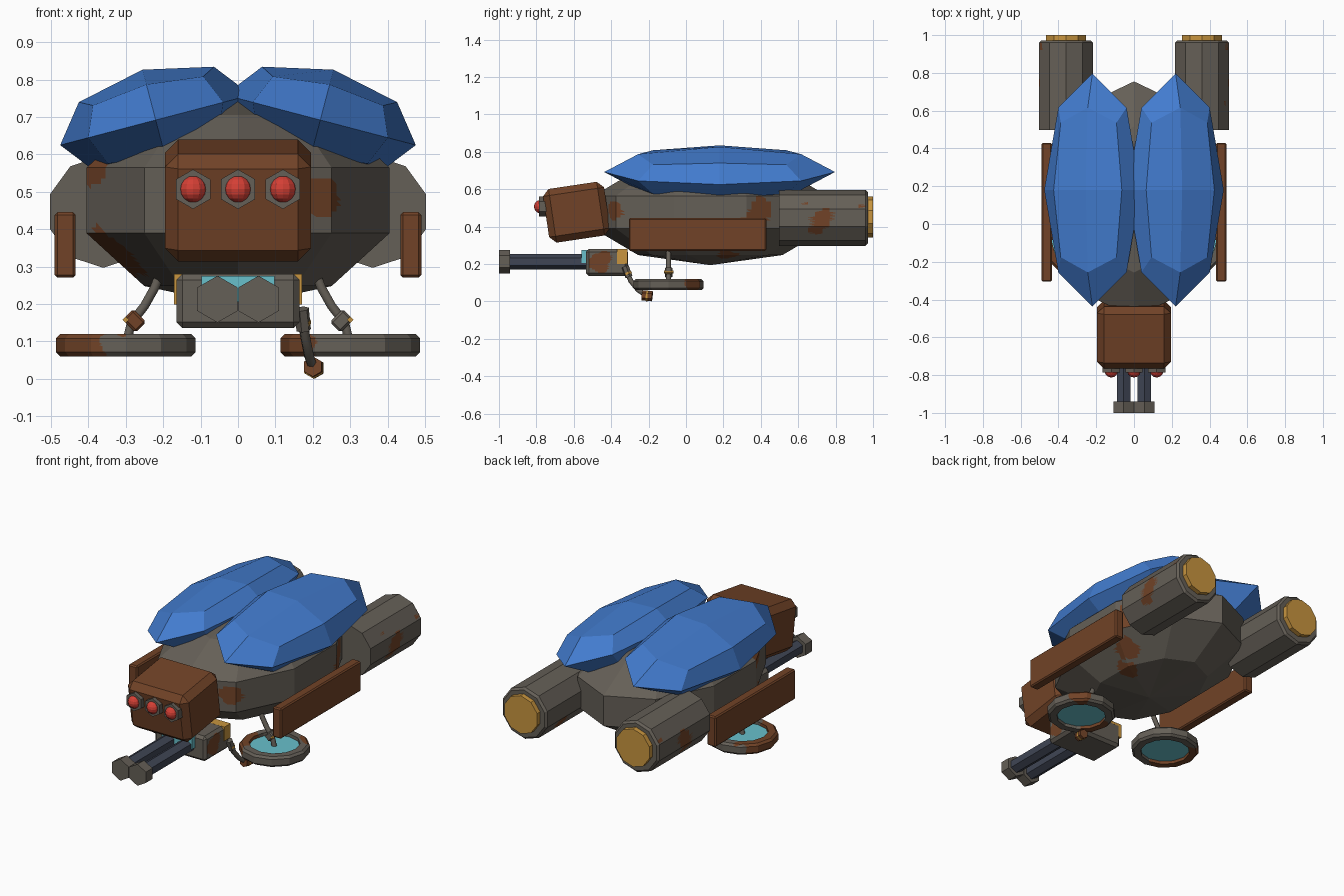
import bpy, bmesh, math
from mathutils import Matrix, Vector

if "Cube" in bpy.data.objects:
    bpy.data.objects.remove(bpy.data.objects["Cube"])


def material(name, rgb):
    m = bpy.data.materials.new(name)
    m.use_nodes = True
    m.diffuse_color = (*rgb, 1)
    m.node_tree.nodes["Principled BSDF"].inputs["Base Color"].default_value = (*rgb, 1)
    return m


STEEL = material("grey steel", (0.13, 0.115, 0.095))
RUST = material("brown rust", (0.165, 0.055, 0.02))
BLUE = material("shell blue", (0.055, 0.2, 0.62))
AMBER = material("amber", (0.58, 0.3, 0.05))
RED = material("eye red", (0.66, 0.05, 0.035))
CYAN = material("cyan glass", (0.14, 0.53, 0.6))
GUN = material("gunmetal", (0.05, 0.06, 0.09))


def finish(bm, name, mat, spots=(), cuts=11):
    """Make the object; spots (x, y, z, radius) turn nearby faces to rust."""
    bmesh.ops.recalc_face_normals(bm, faces=bm.faces)
    if spots:
        bmesh.ops.triangulate(bm, faces=bm.faces)
        bmesh.ops.subdivide_edges(bm, edges=bm.edges, cuts=cuts, use_grid_fill=True)
        for f in bm.faces:
            c = f.calc_center_median()
            wobble = 1 + 0.2 * math.sin(50 * c.x + 35 * c.z) * math.cos(45 * c.y)
            f.material_index = int(any((c - Vector(s[:3])).length < s[3] * wobble for s in spots))
    mesh = bpy.data.meshes.new(name)
    bm.to_mesh(mesh)
    bm.free()
    mesh.materials.append(mat)
    mesh.materials.append(RUST)
    obj = bpy.data.objects.new(name, mesh)
    bpy.context.collection.objects.link(obj)
    return obj


def place(loc, direction=(0, 0, 1)):
    """Matrix that puts local z along a direction."""
    q = Vector(direction).to_track_quat("Z", "Y")
    return Matrix.Translation(loc) @ q.to_matrix().to_4x4()


BACK = Matrix.Rotation(-math.pi / 2, 4, "X")


def lathe(name, profile, sides, matrix, mat, closed=False, spots=()):
    """Turn a (radius, height) profile with a corner on local y."""
    bm = bmesh.new()
    rings = []
    for r, h in profile:
        angles = [math.pi / 2 + math.tau * k / sides for k in range(sides)]
        rings.append([bm.verts.new(matrix @ Vector((r * math.cos(a), r * math.sin(a), h))) for a in angles])
    pairs = list(zip(rings, rings[1:])) + ([(rings[-1], rings[0])] if closed else [])
    for lo, hi in pairs:
        for k in range(sides):
            n = (k + 1) % sides
            bm.faces.new((lo[k], lo[n], hi[n], hi[k]))
    bmesh.ops.remove_doubles(bm, verts=bm.verts, dist=1e-5)
    return finish(bm, name, mat, spots)


def rod(name, r, length, sides, matrix, mat, chamfer=0.0, spots=()):
    profile = [(0, 0), (r, 0), (r, length - chamfer), (r - chamfer, length), (0, length)]
    return lathe(name, profile, sides, matrix, mat, spots=spots)


def box(name, loc, size, mat, bevel=0.0, rot=None, spots=()):
    bm = bmesh.new()
    m = Matrix.Translation(loc) @ (rot or Matrix()) @ Matrix.Diagonal((*size, 1))
    bmesh.ops.create_cube(bm, size=1, matrix=m)
    if bevel:
        bmesh.ops.bevel(bm, geom=bm.edges[:], offset=bevel, segments=1, affect="EDGES")
    return finish(bm, name, mat, spots)


def tube(name, points, radius, mat):
    curve = bpy.data.curves.new(name, "CURVE")
    curve.dimensions = "3D"
    curve.bevel_depth = radius
    curve.bevel_resolution = 1
    curve.use_fill_caps = True
    spline = curve.splines.new("POLY")
    spline.points.add(len(points) - 1)
    for p, co in zip(spline.points, points):
        p.co = (*co, 1)
    curve.materials.append(mat)
    bpy.context.collection.objects.link(bpy.data.objects.new(name, curve))


# Faceted body
rings = [math.radians(a) for a in (-90, -54, -18, 18, 54, 90)]
lathe("body", [(math.cos(a), math.sin(a)) for a in rings], 10,
      Matrix.Translation((0, 0.13, 0.477)) @ Matrix.Diagonal((0.448, 0.657, 0.283, 1)), STEEL,
      spots=[(0.22, -0.38, 0.485, 0.055), (0.4, 0.42, 0.5, 0.075), (0.38, 0.35, 0.43, 0.05),
             (0.3, 0.3, 0.32, 0.07), (0.22, 0.22, 0.27, 0.06), (-0.32, -0.08, 0.34, 0.09),
             (-0.36, -0.1, 0.57, 0.06)])

# Wing shells: spherified cubes, stretched and tilted outwards
for side, word in ((1, "left"), (-1, "right")):
    bm = bmesh.new()
    bmesh.ops.create_cube(bm, size=2)
    bmesh.ops.subdivide_edges(bm, edges=bm.edges, cuts=1, use_grid_fill=True)
    for v in bm.verts:
        v.co.normalize()
    bm.transform(Matrix.Translation((side * 0.22, 0.18, 0.692))
                 @ Matrix.Rotation(side * math.radians(14.7), 4, "Y")
                 @ Matrix.Diagonal((0.264, 0.617, 0.139, 1)))
    finish(bm, word + "_wing_shell", BLUE)

# Head and eyes
tilt = Matrix.Rotation(math.radians(8.5), 4, "X")
box("head", (0, -0.585, 0.477), (0.39, 0.33, 0.29), RUST, 0.035, tilt)
for i, word in ((-1, "right"), (0, "middle"), (1, "left")):
    x = i * 0.12
    rod(word + "_eye_socket", 0.053, 0.05, 6, Matrix.Translation((x, -0.785, 0.507)) @ BACK, STEEL)
    bm = bmesh.new()
    bmesh.ops.create_uvsphere(bm, u_segments=12, v_segments=8, radius=0.036,
                              matrix=Matrix.Translation((x, -0.777, 0.507)))
    finish(bm, word + "_eye", RED)

# Engines, side plates, scanner discs and their struts
for side, word in ((1, "left"), (-1, "right")):
    x = side * 0.36
    spots = [(side * 0.5, 0.73, 0.44, 0.055), (side * 0.48, 0.7, 0.39, 0.04),
             (side * 0.5, 0.65, 0.535, 0.022), (side * 0.48, 0.94, 0.5, 0.018),
             (-0.33, 0.5, 0.57, 0.05), (0.26, 0.8, 0.38, 0.05)]
    rod(word + "_engine", 0.15, 0.475, 10, Matrix.Translation((x, 0.497, 0.447)) @ BACK, STEEL, 0.012, spots)
    rod(word + "_engine_nozzle", 0.11, 0.06, 10, Matrix.Translation((x, 0.94, 0.452)) @ BACK, AMBER)
    box(word + "_side_plate", (side * 0.462, 0.062, 0.358), (0.056, 0.735, 0.175), RUST, 0.007)

    disc = Matrix.Translation((side * 0.3, -0.093, 0.09))
    ring = [(0.135, -0.03), (0.175, -0.03), (0.187, -0.018), (0.187, 0.018), (0.175, 0.03), (0.135, 0.03)]
    spots = [(-0.45, -0.12, 0.09, 0.18), (0.12, -0.16, 0.09, 0.12), (0.42, 0.05, 0.09, 0.06)]
    lathe(word + "_disc_rim", ring, 12, disc, STEEL, closed=True, spots=spots)
    rod(word + "_disc_glass", 0.138, 0.024, 12, disc @ Matrix.Translation((0, 0, -0.012)), CYAN)

    path = [(0.205, 0.29), (0.222, 0.245), (0.25, 0.195), (0.285, 0.15), (0.3, 0.09)]
    tube(word + "_disc_strut", [(side * a, -0.093, b) for a, b in path], 0.014, STEEL)
    turn = Matrix.Rotation(side * math.radians(45), 4, "Y")
    box(word + "_strut_clamp", (side * 0.277, -0.093, 0.155), (0.04, 0.04, 0.05),
        RUST if side < 0 else STEEL, 0.006, turn)
    box(word + "_clamp_pin", (side * 0.3, -0.093, 0.158), (0.012, 0.05, 0.012), AMBER, 0, turn)

# Gun mount with amber band and cyan cell
box("gun_mount", (0, -0.423, 0.208), (0.33, 0.225, 0.145), STEEL, 0.016,
    spots=[(0.165, -0.47, 0.2, 0.05), (0.165, -0.43, 0.24, 0.035)])
box("mount_band", (0, -0.34, 0.24), (0.342, 0.056, 0.082), AMBER)
box("energy_cell", (0, -0.51, 0.24), (0.195, 0.1, 0.07), CYAN)

# Twin barrels
for side, word in ((1, "left"), (-1, "right")):
    x = side * 0.055
    rod(word + "_barrel", 0.041, 0.5, 6, Matrix.Translation((x, -0.98, 0.213)) @ BACK, GUN)
    rod(word + "_muzzle", 0.0625, 0.06, 6, Matrix.Translation((x, -1, 0.213)) @ BACK, STEEL)

# Jointed feeler hanging from the mount
path = [(0.172, -0.32, 0.165), (0.18, -0.295, 0.11), (0.19, -0.255, 0.06), (0.2, -0.21, 0.032)]
tube("feeler_arm", path, 0.014, STEEL)
rod("feeler_socket", 0.02, 0.06, 6, place((0.17, -0.325, 0.187), (0.1, 0.35, -1)), STEEL)
rod("feeler_collar", 0.021, 0.012, 6, place((0.174, -0.312, 0.155), (0.1, 0.35, -1)), AMBER)
rod("feeler_tip", 0.027, 0.055, 6, place((0.2, -0.235, 0.033), (0.1, 1, -0.1)), RUST)
rod("feeler_tip_collar", 0.029, 0.01, 6, place((0.202, -0.213, 0.03), (0.1, 1, -0.1)), AMBER)
